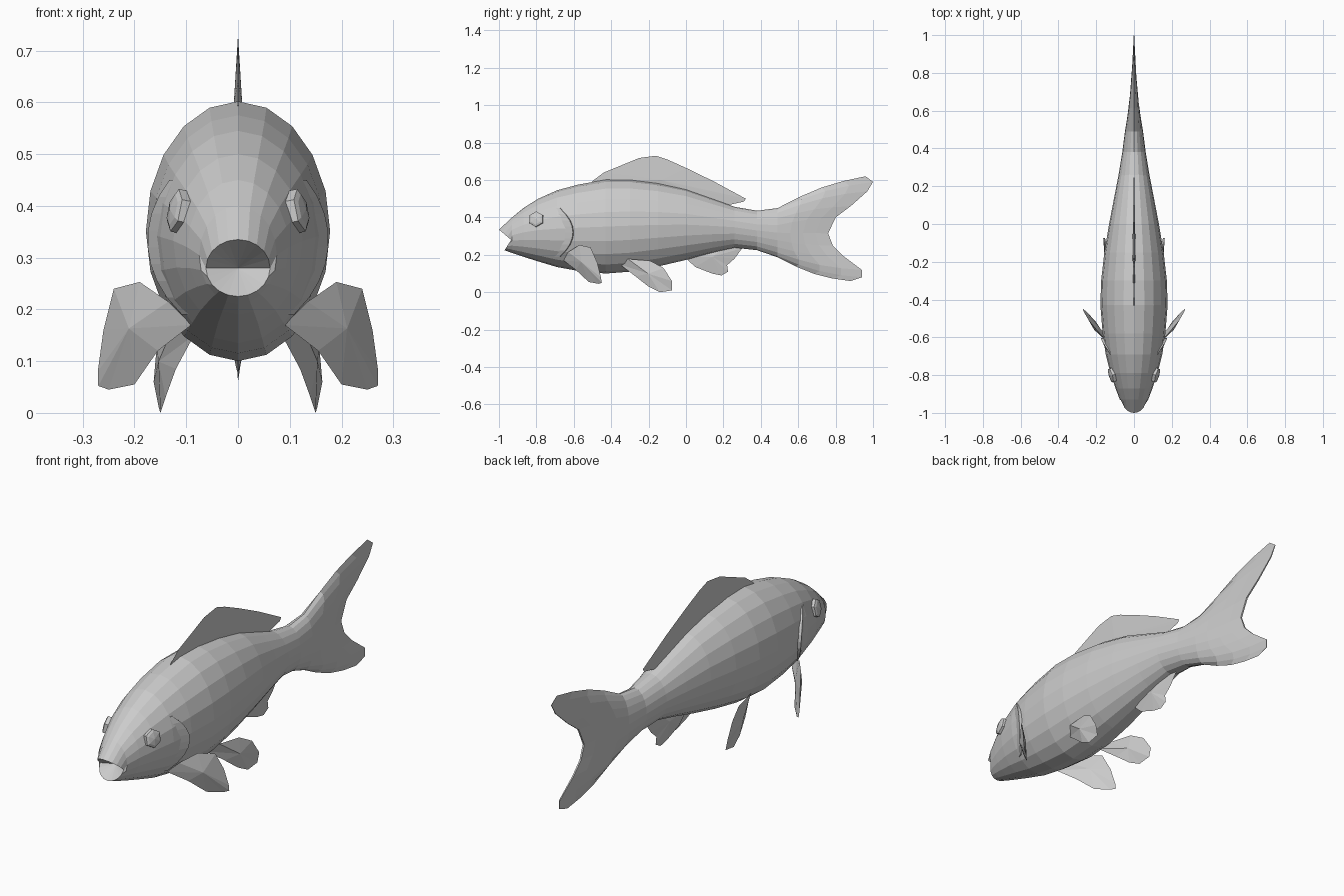
import bpy, bmesh, math
from mathutils import Vector

if "Cube" in bpy.data.objects:
    bpy.data.objects.remove(bpy.data.objects["Cube"])

SIDES = 20

def make(name, verts, faces):
    me = bpy.data.meshes.new(name)
    me.from_pydata([tuple(v) for v in verts], [], faces)
    bm = bmesh.new()
    bm.from_mesh(me)
    bmesh.ops.recalc_face_normals(bm, faces=bm.faces)
    bm.to_mesh(me)
    bm.free()
    ob = bpy.data.objects.new(name, me)
    bpy.context.collection.objects.link(ob)
    return ob

# Body stations: y, top z, bottom z, half width
stations = [
    (-.93, .40, .21, .075), (-.87, .45, .19, .098), (-.79, .50, .165, .125),
    (-.69, .545, .135, .150), (-.58, .575, .115, .166), (-.43, .602, .10, .178),
    (-.30, .602, .11, .174), (-.15, .583, .138, .157), (0, .55, .173, .132),
    (.14, .50, .21, .105), (.26, .457, .238, .082), (.38, .436, .225, .062),
    (.49, .45, .187, .048)]
# Trailing edge of the tail fin, top to bottom: y, z
trail = [(.96, .62), (1.0, .59), (.97, .54), (.88, .46), (.80, .40), (.76, .315),
         (.785, .25), (.84, .195), (.94, .12), (.94, .08), (.88, .06)]

# Body and tail as one loft
rings = []
angles = [2 * math.pi * i / SIDES for i in range(SIDES)]
rings.append([(.062 * math.sin(a),
               -.935 - .065 * max(math.cos(a), 0) - .035 * max(-math.cos(a), 0),
               .28 + .055 * math.cos(a)) for a in angles])
for y, t, b, w in stations:
    rings.append([(w * math.sin(a), y, (t + b) / 2 + (t - b) / 2 * math.cos(a)) for a in angles])
base = rings[-1]
for s in (.25, .5, .75, 1):
    ring = []
    for i, a in enumerate(angles):
        ty, tz = trail[min(i, SIDES - i)]
        y = base[i][1] + (ty - base[i][1]) * s
        z = base[i][2] + (tz - base[i][2]) * s + .025 * math.sin(math.pi * s) * math.cos(a)
        ring.append(((.044 * (1 - s) + .004) * math.sin(a), y, z))
    rings.append(ring)
verts = [p for r in rings for p in r]
faces = []
for r in range(len(rings) - 1):
    for i in range(SIDES):
        j = (i + 1) % SIDES
        faces.append((r * SIDES + i, r * SIDES + j, (r + 1) * SIDES + j, (r + 1) * SIDES + i))
# Recessed mouth
m = len(verts)
verts.append((0, -.905, .28))
faces += [(m, (i + 1) % SIDES, i) for i in range(SIDES)]
# Close the tail edge with strips between left and right
e = (len(rings) - 1) * SIDES
for i in range(SIDES // 2):
    k0, k1 = (SIDES - i) % SIDES, SIDES - i - 1
    faces.append(tuple(dict.fromkeys((e + i, e + i + 1, e + k1, e + k0))))
make("body_and_tail", verts, faces)

def surface_x(y, z):
    for a, b in zip(stations, stations[1:]):
        if a[0] <= y <= b[0]:
            f = (y - a[0]) / (b[0] - a[0])
            t, bot, w = (a[k] + (b[k] - a[k]) * f for k in (1, 2, 3))
            q = (z - (t + bot) / 2) / ((t - bot) / 2)
            return w * math.sqrt(max(0, 1 - q * q))

# Fin: outline fanned to a raised centre on both sides
def fin(name, outline, centre, thick, side=1):
    pts = [Vector((p[0] * side, p[1], p[2])) for p in outline]
    c = Vector((centre[0] * side, centre[1], centre[2]))
    n = Vector()
    for p, q in zip(pts, pts[1:] + pts[:1]):
        n += (p - c).cross(q - c)
    n.normalize()
    k = len(pts)
    fs = []
    for i in range(k):
        j = (i + 1) % k
        fs += [(i, j, k), (j, i, k + 1)]
    make(name, pts + [c + n * thick, c - n * thick], fs)

# Dorsal and anal fins
dorsal = [(-.51, .58), (-.50, .595), (-.44, .64), (-.25, .718), (-.16, .73), (-.10, .71), (0, .665),
          (.15, .592), (.32, .50), (.31, .485), (.22, .465), (.1, .49), (-.2, .55)]
fin("dorsal_fin", [(0, y, z) for y, z in dorsal], (0, -.13, .60), .008)
anal = [(-.01, .19), (.05, .135), (.14, .10), (.19, .09), (.225, .11), (.22, .145),
        (.26, .18), (.30, .235), (.25, .27), (.1, .23)]
fin("anal_fin", [(0, y, z) for y, z in anal], (0, .14, .19), .015)

# Paired fins, gill covers and eyes
pectoral = [(.09, -.655, .17), (.135, -.63, .215), (.19, -.57, .253), (.24, -.51, .24),
            (.26, -.475, .16), (.271, -.455, .08), (.27, -.45, .052), (.25, -.465, .045),
            (.20, -.52, .055), (.155, -.59, .12)]
pelvic = [(.085, -.355, .15), (.12, -.31, .178), (.14, -.19, .168), (.157, -.12, .13),
          (.163, -.075, .06), (.153, -.075, .01), (.15, -.14, 0), (.14, -.20, .03), (.12, -.27, .085)]
for side, label in ((1, "left"), (-1, "right")):
    fin(label + "_pectoral_fin", pectoral, (.20, -.55, .165), .015, side)
    fin(label + "_pelvic_fin", pelvic, (.142, -.20, .10), .012, side)

    # Gill cover: raised crescent lip
    gv, gf = [], []
    N = 9
    for i in range(N):
        t = i / (N - 1)
        z = .45 - .26 * t
        y = -.605 - .07 * (2 * t - 1) ** 2
        lift = .013 * math.sin(math.pi * (.08 + .84 * t))
        for dy, off in ((-.05, -.004), (0, lift), (.008, -.012)):
            gv.append((side * (surface_x(y + dy, z) + off), y + dy, z))
    for i in range(N - 1):
        for k in range(2):
            gf.append((i * 3 + k, i * 3 + k + 1, i * 3 + k + 4, i * 3 + k + 3))
        gf.append((i * 3 + 2, i * 3, i * 3 + 3, i * 3 + 5))
    gf += [(0, 1, 2), (3 * N - 1, 3 * N - 2, 3 * N - 3)]
    make(label + "_gill_cover", gv, gf)

    # Eye: low hexagonal dome
    n = Vector((side * .93, -.28, .2)).normalized()
    u = n.cross(Vector((0, 0, 1))).normalized()
    v = u.cross(n)
    c = Vector((side * .115, -.80, .39))
    ev = []
    for depth, rad in ((-.025, .042), (.008, .042), (.013, .031)):
        for i in range(6):
            a = math.pi / 3 * i + math.pi / 6
            ev.append(c + n * depth + (u * math.cos(a) + v * math.sin(a)) * rad)
    ev.append(c + n * .018)
    ef = [tuple(range(6))]
    for i in range(6):
        j = (i + 1) % 6
        ef += [(i, j, 6 + j, 6 + i), (6 + i, 6 + j, 12 + j, 12 + i), (12 + i, 12 + j, 18)]
    make(label + "_eye", ev, ef)
